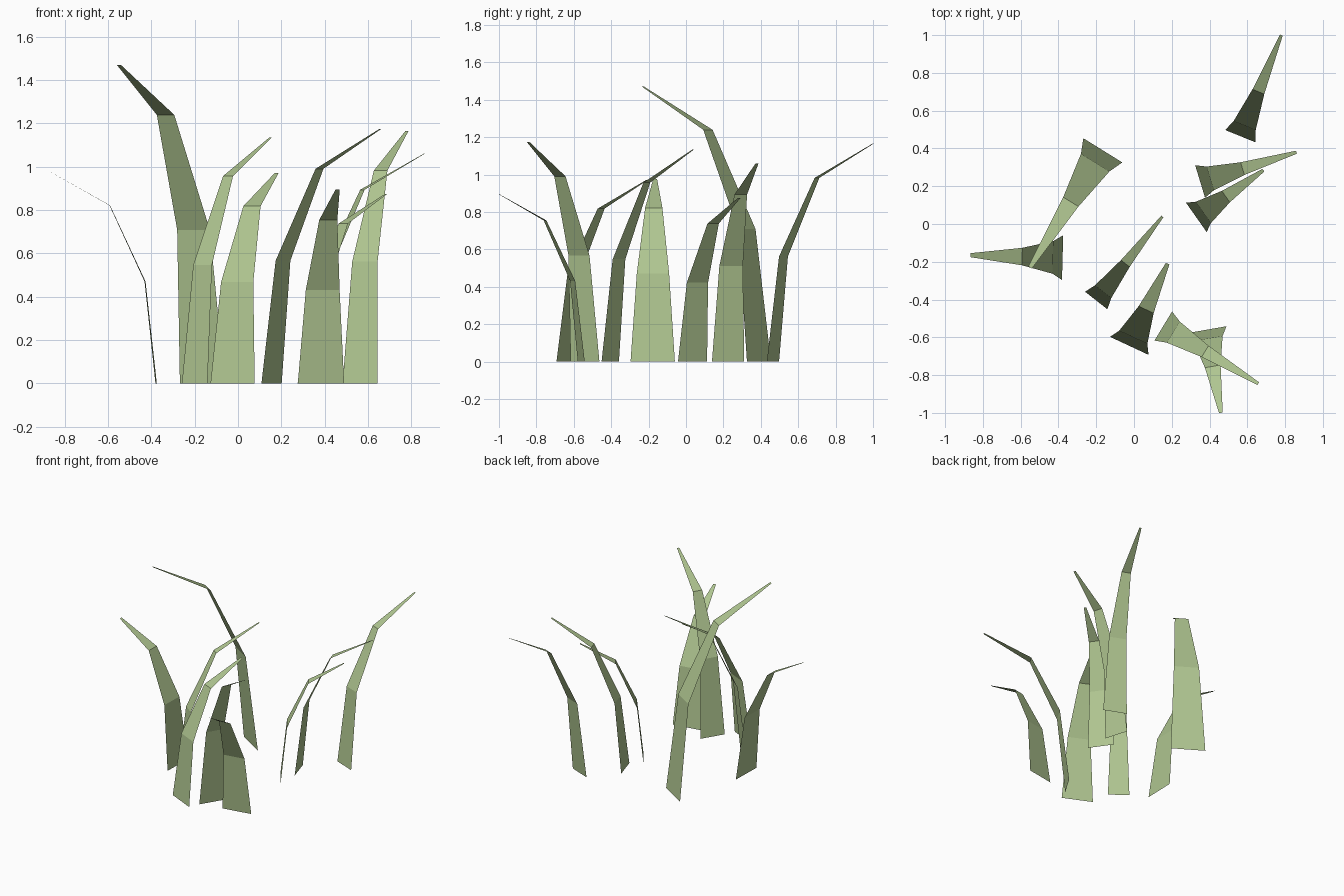
import bpy
import bmesh
from mathutils import Vector

default_cube = bpy.data.objects.get("Cube")
if default_cube:
    bpy.data.objects.remove(default_cube, do_unlink=True)

# One flat green for all the grass
grass_green = bpy.data.materials.new("grass_green")
grass_green.use_nodes = True
colour = (0.43, 0.56, 0.28, 1.0)
grass_green.diffuse_color = colour
grass_green.node_tree.nodes["Principled BSDF"].inputs["Base Color"].default_value = colour

# Shared blade profile: fraction of lean, fraction of height, fraction of width
PROFILE = [(0, 0, 1), (0.105, 0.482, 0.73), (0.44, 0.843, 0.39), (1, 1, 0.09)]


def grass_blade(name, root, tip, height, width):
    """Build a bent, tapering single-sheet blade from its root to its tip."""
    root, tip = Vector(root).to_3d(), Vector(tip).to_3d()
    lean = tip - root
    up = Vector((0, 0, height))
    half_side = lean.cross(up).normalized() * width / 2

    bm = bmesh.new()
    previous = None
    for along, rise, taper in PROFILE:
        centre = root + lean * along + up * rise
        row = [bm.verts.new(centre + half_side * taper * sign) for sign in (-1, 1)]
        if previous:
            bm.faces.new((previous[1], previous[0], row[0], row[1]))
        previous = row

    mesh = bpy.data.meshes.new(name)
    bm.to_mesh(mesh)
    bm.free()
    mesh.materials.append(grass_green)
    blade = bpy.data.objects.new(name, mesh)
    bpy.context.collection.objects.link(blade)
    return blade


# Back and middle blades
grass_blade("tallest_blade", root=(-0.165, 0.39), tip=(-0.55, -0.23), height=1.47, width=0.243)
grass_blade("back_blade", root=(0.563, 0.465), tip=(0.78, 1.0), height=1.165, width=0.173)
grass_blade("left_long_blade", root=(0.35, 0.225), tip=(0.86, 0.38), height=1.06, width=0.18)
grass_blade("left_short_blade", root=(0.33, 0.035), tip=(0.685, 0.285), height=0.875, width=0.19)
grass_blade("right_blade", root=(-0.378, -0.178), tip=(-0.865, -0.165), height=0.975, width=0.237)

# Front blades
grass_blade("centre_blade", root=(-0.2, -0.405), tip=(0.15, 0.04), height=1.135, width=0.15)
grass_blade("front_centre_blade", root=(-0.025, -0.645), tip=(0.178, -0.21), height=0.97, width=0.225)
grass_blade("front_left_blade", root=(0.155, -0.54), tip=(0.658, -0.845), height=1.175, width=0.18)
grass_blade("front_low_blade", root=(0.383, -0.56), tip=(0.46, -1.0), height=0.895, width=0.217)
